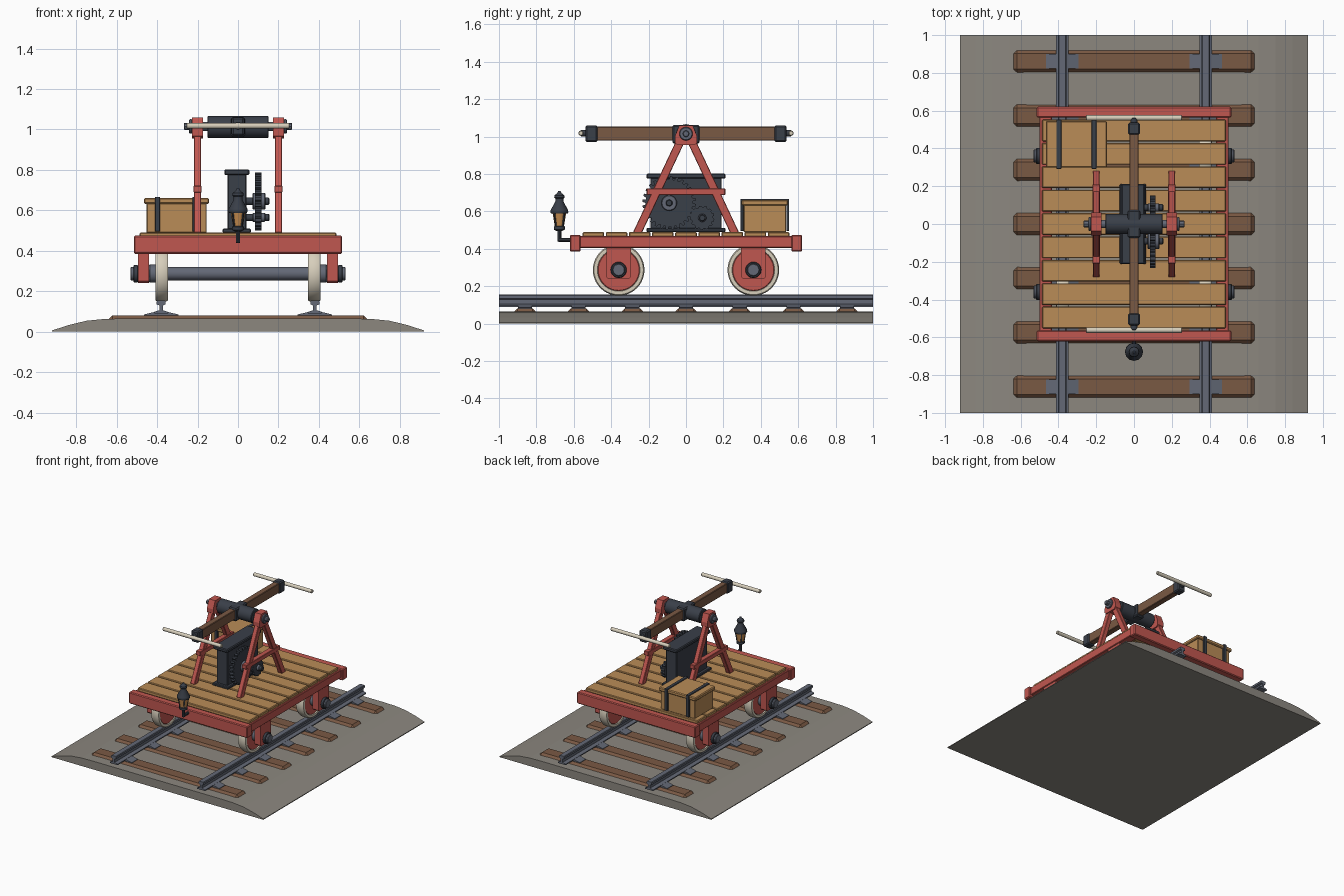
import bpy, bmesh, math
from mathutils import Matrix, Vector

if "Cube" in bpy.data.objects:
    bpy.data.objects.remove(bpy.data.objects["Cube"])


def material(name, rgb):
    m = bpy.data.materials.new(name)
    m.diffuse_color = (*rgb, 1)
    m.use_nodes = True
    m.node_tree.nodes["Principled BSDF"].inputs["Base Color"].default_value = m.diffuse_color
    return m


RED = material("red_paint", (0.53, 0.095, 0.080))
DECK = material("tan_wood", (0.49, 0.262, 0.095))
BROWN = material("brown_wood", (0.195, 0.100, 0.057))
STONE = material("gravel_grey", (0.262, 0.244, 0.213))
STEEL = material("steel", (0.125, 0.140, 0.180))
IRON = material("dark_iron", (0.042, 0.050, 0.066))
CREAM = material("cream", (0.68, 0.62, 0.50))
AMBER = material("amber_glass", (0.58, 0.27, 0.08))


def finish(bm, name, mat, smooth=False):
    bmesh.ops.recalc_face_normals(bm, faces=bm.faces)
    me = bpy.data.meshes.new(name)
    bm.to_mesh(me)
    bm.free()
    me.materials.append(mat)
    ob = bpy.data.objects.new(name, me)
    bpy.context.collection.objects.link(ob)
    if smooth:
        bpy.ops.object.select_all(action='DESELECT')
        ob.select_set(True)
        bpy.context.view_layer.objects.active = ob
        bpy.ops.object.shade_smooth_by_angle(angle=math.radians(35))
    return ob


def box(name, mat, x, y, z, bevel=0.004, tilt=0):
    """Box from (min, max) ranges, optionally tilted about x."""
    bm = bmesh.new()
    size = [r[1] - r[0] for r in (x, y, z)]
    mid = [(r[1] + r[0]) / 2 for r in (x, y, z)]
    bmesh.ops.create_cube(bm, size=1, matrix=Matrix.Diagonal((*size, 1)))
    if bevel:
        bmesh.ops.bevel(bm, geom=bm.edges[:], offset=bevel, segments=1, affect='EDGES')
    bm.transform(Matrix.Translation(mid) @ Matrix.Rotation(tilt, 4, 'X'))
    return finish(bm, name, mat)


def lathe(name, mat, profile, at, axis='X', sides=24):
    """Spin (radius, position) pairs around an axis; ends are capped."""
    bm = bmesh.new()
    rings = []
    for r, t in profile:
        rings.append([bm.verts.new((r * math.cos(2 * math.pi * i / sides),
                                    r * math.sin(2 * math.pi * i / sides), t))
                      for i in range(sides)])
    for a, b in zip(rings, rings[1:]):
        for i in range(sides):
            j = (i + 1) % sides
            bm.faces.new((a[i], a[j], b[j], b[i]))
    bm.faces.new(rings[0])
    bm.faces.new(rings[-1])
    rot = {'X': Matrix.Rotation(math.pi / 2, 4, 'Y'),
           'Y': Matrix.Rotation(-math.pi / 2, 4, 'X'), 'Z': Matrix()}[axis]
    bm.transform(Matrix.Translation(at) @ rot)
    return finish(bm, name, mat, True)


def rod(name, mat, r, a, b, at, axis='X', sides=20, chamfer=0.004):
    return lathe(name, mat, [(r - chamfer, a), (r, a + chamfer), (r, b - chamfer), (r - chamfer, b)],
                 at, axis, sides)


def extrude(name, mat, points, axis, a, b):
    """Extrude an outline along 'X' (points are y, z) or 'Y' (points are x, z)."""
    bm = bmesh.new()
    place = (lambda p: (a, *p)) if axis == 'X' else (lambda p: (p[0], a, p[1]))
    face = bm.faces.new([bm.verts.new(place(p)) for p in points])
    new = bmesh.ops.extrude_face_region(bm, geom=[face])['geom']
    move = Vector((b - a, 0, 0)) if axis == 'X' else Vector((0, b - a, 0))
    bmesh.ops.translate(bm, vec=move, verts=[v for v in new if isinstance(v, bmesh.types.BMVert)])
    return finish(bm, name, mat)


def mirrored(half):
    return half + [(-x, z) for x, z in reversed(half)]


def span(c, half):
    return (c - half, c + half)


def gear(name, r, teeth, y, z):
    pts = []
    for i in range(teeth):
        for f, rr in ((0, 0.88), (0.3, 0.88), (0.42, 1), (0.82, 1)):
            ang = 2 * math.pi * (i + f) / teeth
            pts.append((y + r * rr * math.cos(ang), z + r * rr * math.sin(ang)))
    return extrude(name, IRON, pts, 'X', 0.085, 0.115)


# Ballast bed
extrude("ballast_bed", STONE,
        mirrored([(0.92, 0), (0.92, 0.006), (0.84, 0.032), (0.75, 0.054), (0.66, 0.063), (0.55, 0.065)]),
        'Y', -1, 1)

# Sleepers with rail chairs
for i in range(7):
    y = (i - 3) * 0.287
    box("sleeper", BROWN, (-0.64, 0.64), span(y, 0.061), (0.02, 0.081), 0.02)
    for s in (-1, 1):
        extrude("rail_chair", STEEL,
                [(s * 0.38 + x, z) for x, z in mirrored([(0.086, 0.075), (0.086, 0.085), (0.03, 0.098)])],
                'Y', y - 0.038, y + 0.038)

# Rails
rail = mirrored([(0.034, 0.09), (0.034, 0.098), (0.009, 0.106), (0.009, 0.13),
                 (0.022, 0.135), (0.022, 0.15), (0.018, 0.155)])
for s in (-1, 1):
    extrude("rail", STEEL, [(s * 0.38 + x, z) for x, z in rail], 'Y', -1, 1)

# Wheels, axles and axle guards
for y in (-0.36, 0.36):
    at = (0, y, 0.287)
    rod("axle", STEEL, 0.033, -0.50, 0.50, at)
    for s in (-1, 1):
        x = s * 0.377
        lathe("wheel_tyre", CREAM,
              [(0.112, -0.024), (0.114, -0.032), (0.132, -0.032), (0.138, -0.022), (0.138, 0.022),
               (0.132, 0.032), (0.114, 0.032), (0.112, 0.024)], (x, y, 0.287), sides=40)
        rod("wheel_disc", RED, 0.113, -0.028, 0.028, (x, y, 0.287), sides=40)
        rod("axle_collar", STEEL, 0.045, -0.02, 0.02, (s * 0.42, y, 0.287))
        extrude("axle_guard", RED,
                [(y + a, z) for a, z in mirrored([(0.066, 0.42), (0.066, 0.25), (0.056, 0.24)])],
                'X', s * 0.44, s * 0.494)
        rod("axle_washer", IRON, 0.043, -0.012, 0.012, (s * 0.506, y, 0.287))
        rod("axle_nut", STEEL, 0.034, -0.016, 0.016, (s * 0.516, y, 0.287), sides=12)

# Frame
for s in (-1, 1):
    box("end_beam", RED, (-0.515, 0.515), span(s * 0.592, 0.029), (0.385, 0.475), 0.006)
    box("side_beam", RED, span(s * 0.468, 0.033), (-0.57, 0.57), (0.405, 0.468))

# Deck planks
for i in range(9):
    box("deck_plank", DECK, (-0.487, 0.487), span((i - 4) * 0.1238, 0.0575), (0.462, 0.49), 0.005)

# Pump stand
for s in (-1, 1):
    x = s * 0.2
    for t in (-1, 1):
        p, q = Vector((t * 0.262, 0.482)), Vector((t * 0.025, 0.985))
        mid, length = (p + q) / 2, (q - p).length
        box("stand_leg", RED, span(x, 0.018), span(mid.x, 0.022), span(mid.y, length / 2), 0.003,
            tilt=math.atan2(t * 0.237, 0.503))
    box("stand_crossbar", RED, span(x, 0.02), (-0.21, 0.21), (0.688, 0.722), 0.003)
    extrude("bearing_block", RED,
            mirrored([(0.045, 0.955), (0.06, 0.968), (0.06, 1.0), (0.036, 1.06)]),
            'X', x - 0.027, x + 0.027)
    rod("bearing_cap", STEEL, 0.036, -0.008, 0.008, (s * 0.234, 0, 1.015))
    rod("pivot_nut", STEEL, 0.018, -0.02, 0.02, (s * 0.248, 0, 1.015), sides=8)

# Pivot and rocking lever
rod("pivot_shaft", STEEL, 0.022, -0.23, 0.23, (0, 0, 1.015))
rod("pivot_drum", IRON, 0.054, -0.152, 0.152, (0, 0, 1.012), sides=28)
box("lever_clamp", IRON, (-0.034, 0.034), (-0.073, 0.073), (0.962, 1.062), 0.008)
box("lever", BROWN, (-0.024, 0.024), (-0.53, 0.53), (0.978, 1.053))
for s in (-1, 1):
    box("lever_cap", IRON, (-0.031, 0.031), span(s * 0.505, 0.033), (0.97, 1.06), 0.008)
    rod("handle_stub", IRON, 0.018, -0.02, 0.02, (0, s * 0.543, 1.018), 'Y', 12)
    rod("handle_bar", CREAM, 0.014, -0.255, 0.255, (0, s * 0.562, 1.018), sides=16)

# Gearbox
box("gearbox_body", IRON, (-0.052, 0.042), (-0.19, 0.19), (0.49, 0.785))
box("gearbox_lid", IRON, (-0.068, 0.056), (-0.212, 0.212), (0.775, 0.802), 0.006)
box("gearbox_foot", IRON, (-0.076, 0.064), (-0.212, 0.212), (0.489, 0.51), 0.005)
gear("large_gear", 0.143, 28, -0.09, 0.645)
gear("small_gear", 0.065, 13, 0.087, 0.565)
for y, z, r in ((-0.09, 0.645, 0.042), (0.087, 0.565, 0.022)):
    rod("gear_shaft", IRON, 0.018, 0.03, 0.155, (0, y, z), sides=16)
    rod("gear_hub", STEEL, r, 0.072, 0.135, (0, y, z))

# Crate with straps
box("crate_body", DECK, (-0.452, -0.155), (0.308, 0.535), (0.488, 0.645))
box("crate_lid", DECK, (-0.466, -0.143), (0.298, 0.546), (0.632, 0.661), 0.006)
for x in (-0.398, -0.212):
    box("strap_top", IRON, span(x, 0.013), (0.292, 0.552), (0.655, 0.667), 0.002)
    for y in (0.300, 0.544):
        box("strap_side", IRON, span(x, 0.013), span(y, 0.008), (0.495, 0.665), 0.002)

# Lantern on a bracket
ly = -0.677
rod("lantern_arm", IRON, 0.011, ly - 0.008, -0.615, (0, 0, 0.448), 'Y', 10)
rod("lantern_post", IRON, 0.011, 0.438, 0.51, (0, ly, 0), 'Z', 10)
lathe("lantern_base", IRON, [(0.014, 0.495), (0.03, 0.503), (0.03, 0.518), (0.024, 0.522)],
      (0, ly, 0), 'Z', 12)
lathe("lantern_glass", AMBER, [(0.024, 0.518), (0.037, 0.595)], (0, ly, 0), 'Z', 12)
lathe("lantern_hood", IRON,
      [(0.044, 0.588), (0.048, 0.596), (0.046, 0.608), (0.022, 0.652), (0.022, 0.668), (0.028, 0.674),
       (0.026, 0.686), (0.012, 0.697), (0.006, 0.708)], (0, ly, 0), 'Z', 12)
for i in range(4):
    a = math.pi / 4 + i * math.pi / 2
    bm = bmesh.new()
    bmesh.ops.create_cube(bm, size=1, matrix=Matrix.Diagonal((0.007, 0.007, 0.082, 1)))
    bm.transform(Matrix.Translation((0, ly, 0.557)) @ Matrix.Rotation(a, 4, 'Z')
                 @ Matrix.Translation((0.032, 0, 0)) @ Matrix.Rotation(0.167, 4, 'Y'))
    finish(bm, "lantern_bar", IRON)
